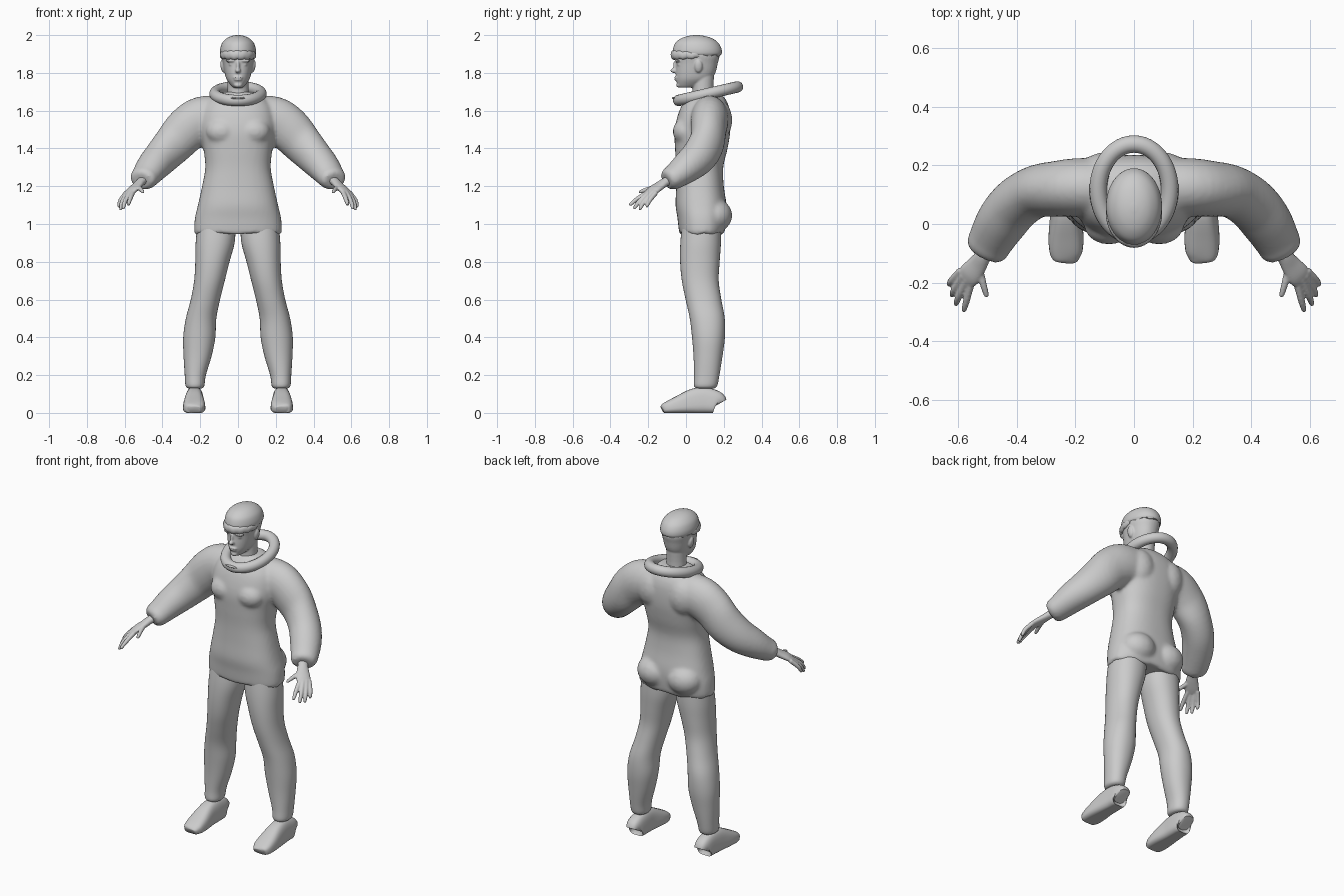
import bpy, bmesh, math
from mathutils import Vector, Matrix

cube = bpy.data.objects.get("Cube")
if cube:
    bpy.data.objects.remove(cube, do_unlink=True)

grey = bpy.data.materials.new("plain grey")
grey.use_nodes = True
GREY = (0.6, 0.6, 0.6, 1)
grey.diffuse_color = GREY
grey.node_tree.nodes["Principled BSDF"].inputs["Base Color"].default_value = GREY


def smooth_rings(rings, steps):
    """Catmull-Rom interpolation between cross-sections."""
    out, last = [], len(rings) - 1
    for i in range(last):
        p0, p1, p2, p3 = (Vector(rings[min(max(i + k, 0), last)]) for k in (-1, 0, 1, 2))
        for s in range(steps):
            t = s / steps
            out.append(p1 + (p2 - p0) * t / 2 + (2 * p0 - 5 * p1 + 4 * p2 - p3) * t * t / 2
                       + (3 * p1 - p0 - 3 * p2 + p3) * t ** 3 / 2)
    return out + [Vector(rings[-1])]


def loft(bm, rings, side=1, up=(0, 0, 1), level=False, power=2, count=28, steps=4, wave=0):
    """Closed skin over rings of (x, y, z, half width, half depth)."""
    rings = smooth_rings(rings, steps)
    loops = []
    for i, r in enumerate(rings):
        c = Vector(r[:3])
        if level:
            u, v = Vector((1, 0, 0)), Vector((0, 1, 0))
        else:
            t = (Vector(rings[min(i + 1, len(rings) - 1)][:3])
                 - Vector(rings[max(i - 1, 0)][:3])).normalized()
            u = t.cross(Vector(up)).normalized()
            v = u.cross(t)
        loop = []
        for k in range(count):
            a = math.tau * k / count
            ca, sa = math.cos(a), math.sin(a)
            p = (c + u * math.copysign(abs(ca) ** (2 / power), ca) * r[3]
                 + v * math.copysign(abs(sa) ** (2 / power), sa) * r[4])
            if wave and i == 0:
                p.z += wave * math.sin(a * 9)
            loop.append(bm.verts.new((p.x * side, p.y, p.z)))
        loops.append(loop)
    for a, b in zip(loops, loops[1:]):
        for k in range(count):
            bm.faces.new((a[k], a[(k + 1) % count], b[(k + 1) % count], b[k]))
    bm.faces.new(loops[0])
    bm.faces.new(loops[-1])


def stack(bm, spans, **kw):
    """Level loft from (z, x min, x max, y min, y max)."""
    loft(bm, [((x0 + x1) / 2, (y0 + y1) / 2, z, (x1 - x0) / 2, (y1 - y0) / 2)
              for z, x0, x1, y0, y1 in spans], level=True, **kw)


def ball(bm, at, size, tilt=0):
    m = Matrix.Translation(at) @ Matrix.Rotation(tilt, 4, 'Y') @ Matrix.Diagonal((*size, 1))
    bmesh.ops.create_uvsphere(bm, u_segments=20, v_segments=12, radius=1, matrix=m)


def finish(name, bm, voxel=0, relax=0, angle=50):
    bmesh.ops.recalc_face_normals(bm, faces=bm.faces)
    mesh = bpy.data.meshes.new(name)
    bm.to_mesh(mesh)
    bm.free()
    mesh.materials.append(grey)
    ob = bpy.data.objects.new(name, mesh)
    bpy.context.collection.objects.link(ob)
    bpy.ops.object.select_all(action='DESELECT')
    ob.select_set(True)
    bpy.context.view_layer.objects.active = ob
    if voxel:
        mod = ob.modifiers.new("blend", 'REMESH')
        mod.mode, mod.voxel_size, mod.use_smooth_shade = 'VOXEL', voxel, True
        mod = ob.modifiers.new("relax", 'SMOOTH')
        mod.factor, mod.iterations = 0.5, relax
        bpy.ops.object.shade_smooth()
    else:
        bpy.ops.object.shade_smooth_by_angle(angle=math.radians(angle))
    return ob


# Padded suit: torso, chest, seat and sleeves blended into one skin
bm = bmesh.new()
torso = [(.945, .222, -.03, .19), (.96, .232, -.037, .205), (1.03, .228, -.045, .215),
         (1.1, .212, -.055, .215), (1.2, .19, -.052, .2), (1.3, .173, -.052, .197),
         (1.4, .183, -.058, .22), (1.5, .2, -.06, .235), (1.6, .19, -.035, .232),
         (1.66, .15, 0, .21), (1.7, .08, .04, .17)]
stack(bm, [(z, -w, w, f, b) for z, w, f, b in torso], power=2.4, count=72, wave=.007)
sleeve = [(.08, .125, 1.56, .1, .12), (.19, .125, 1.55, .1, .125), (.265, .12, 1.505, .095, .12),
          (.335, .11, 1.43, .09, .11), (.4, .07, 1.36, .09, .098), (.45, .01, 1.305, .088, .085),
          (.488, -.055, 1.255, .078, .068), (.502, -.088, 1.238, .072, .06),
          (.51, -.105, 1.23, .055, .045)]
for s in (-1, 1):
    loft(bm, sleeve, s)
    ball(bm, (.1 * s, .15, 1.045), (.105, .095, .09))
    ball(bm, (.085 * s, -.005, 1.49), (.085, .065, .07))
    ball(bm, (.1 * s, .17, 1.55), (.09, .075, .11))
finish("padded_suit", bm, .011, 4)

for s, side in ((-1, "right"), (1, "left")):
    # Trouser leg
    bm = bmesh.new()
    stack(bm, [(.13, .19, .265, .055, .15), (.145, .178, .278, .042, .166),
               (.2, .17, .282, .043, .177), (.3, .14, .288, .04, .193),
               (.4, .12, .29, .032, .206), (.5, .115, .276, .02, .205),
               (.6, .095, .25, -.002, .187), (.7, .07, .232, -.022, .173),
               (.8, .045, .226, -.031, .178), (.9, .018, .224, -.03, .185),
               (1.0, .012, .215, -.02, .185)], side=s, count=40, power=2.15)
    finish(side + "_leg", bm)

    # Shoe with flat sole and sloping top
    bm = bmesh.new()
    loft(bm, [(.23, .172, .05, .035, .045), (.23, .16, .06, .048, .06), (.23, .1, .07, .052, .069),
              (.232, .04, .066, .054, .066), (.232, -.04, .047, .059, .047),
              (.232, -.095, .033, .055, .033), (.23, -.12, .025, .042, .024),
              (.23, -.127, .022, .028, .016)], s, power=3, count=36)
    for v in bm.verts:
        v.co.z = max(v.co.z, .004) - .004
        # narrow the upper part towards the ankle
        v.co.x = .23 * s + (v.co.x - .23 * s) * (1.08 - 2.2 * v.co.z)
    finish(side + "_shoe", bm, angle=40)

    # Hand: flat palm, four fingers, thumb
    bm = bmesh.new()
    palm_up = (.33, -.2, .67)
    loft(bm, [(.495, -.08, 1.235, .03, .024), (.515, -.11, 1.222, .028, .022),
              (.535, -.14, 1.202, .035, .02), (.56, -.172, 1.18, .041, .018),
              (.578, -.193, 1.162, .036, .012)], s, up=palm_up)
    fingers = [((.556, -.2, 1.168), (.57, -.255, 1.135), (.582, -.3, 1.1)),
               ((.574, -.197, 1.162), (.597, -.245, 1.122), (.61, -.278, 1.08)),
               ((.588, -.184, 1.157), (.612, -.222, 1.118), (.624, -.248, 1.075)),
               ((.596, -.165, 1.157), (.622, -.192, 1.125), (.634, -.21, 1.09)),
               ((.53, -.14, 1.2), (.516, -.2, 1.185), (.502, -.25, 1.168))]
    for base, mid, tip in fingers:
        b, t = Vector(base), Vector(tip)
        loft(bm, [(*(b + (b - t) * .15), .013, .013), (*mid, .012, .012),
                  (*(t + (b - t) * .08), .009, .009), (*t, .004, .004)], s, up=palm_up, count=14)
    finish(side + "_hand", bm, .0045, 3)

# Head and neck with nose, brow, lips, chin and ears
bm = bmesh.new()
stack(bm, [(1.62, -.066, .066, .03, .16), (1.7, -.056, .056, .035, .145),
           (1.8, -.058, .058, .03, .15)])
face = [(1.722, .024, -.035, .04), (1.735, .038, -.045, .08), (1.765, .06, -.052, .13),
        (1.8, .071, -.054, .155), (1.85, .08, -.053, .168), (1.9, .087, -.056, .177),
        (1.95, .07, -.03, .15)]
stack(bm, [(z, -w, w, f, b) for z, w, f, b in face], power=2.2, count=36)
ball(bm, (0, -.06, 1.812), (.015, .023, .013))
ball(bm, (0, -.053, 1.835), (.01, .016, .032))
ball(bm, (0, -.05, 1.776), (.027, .013, .006))
ball(bm, (0, -.049, 1.764), (.023, .013, .006))
ball(bm, (0, -.038, 1.735), (.022, .014, .013))
for s in (-1, 1):
    ball(bm, (.036 * s, -.043, 1.865), (.03, .016, .009))
    ball(bm, (.036 * s, -.036, 1.845), (.014, .012, .007))
    ball(bm, (.081 * s, .066, 1.835), (.012, .021, .034), .15 * s)
finish("head", bm, .005, 3)

# Bowl-shaped crown of hair with a wavy hem and a rolled fringe
bm = bmesh.new()
crown = [(1.893, .089, -.06, .183), (1.905, .095, -.07, .19), (1.93, .094, -.068, .187),
         (1.96, .083, -.055, .17), (1.983, .06, -.025, .138), (1.995, .035, .01, .1),
         (2.0, .008, .045, .065)]
stack(bm, [(z, -w, w, f, b) for z, w, f, b in crown], count=48, wave=.006)
fringe = []
for k in range(33):
    a = math.radians(170 + 200 * k / 32)
    fade = math.sin(math.pi * k / 32) ** .4
    fringe.append((.085 * math.cos(a), .05 + .115 * math.sin(a),
                   1.895 + .003 * math.sin(k * 1.7), .006 + .01 * fade, .01 + .014 * fade))
loft(bm, fringe, steps=1, count=14)
finish("hair", bm)

# Tilted ring collar
bm = bmesh.new()
n, m = 64, 16
tilt = Matrix.Translation((0, .117, 1.69)) @ Matrix.Rotation(math.radians(13), 4, 'X')
loops = []
for i in range(n):
    a = math.tau * i / n
    out = Vector((math.cos(a), math.sin(a), 0))
    mid = Vector((out.x * .122, out.y * .16, 0))
    tube = [mid + out * .03 * math.cos(math.tau * j / m)
            + Vector((0, 0, .03 * math.sin(math.tau * j / m))) for j in range(m)]
    loops.append([bm.verts.new(tilt @ p) for p in tube])
for i in range(n):
    p, q = loops[i], loops[(i + 1) % n]
    for j in range(m):
        bm.faces.new((p[j], q[j], q[(j + 1) % m], p[(j + 1) % m]))
finish("ring_collar", bm)

# Small clasp on the collar front
bm = bmesh.new()
ball(bm, (0, -.066, 1.667), (.038, .008, .006))
finish("collar_clasp", bm)
